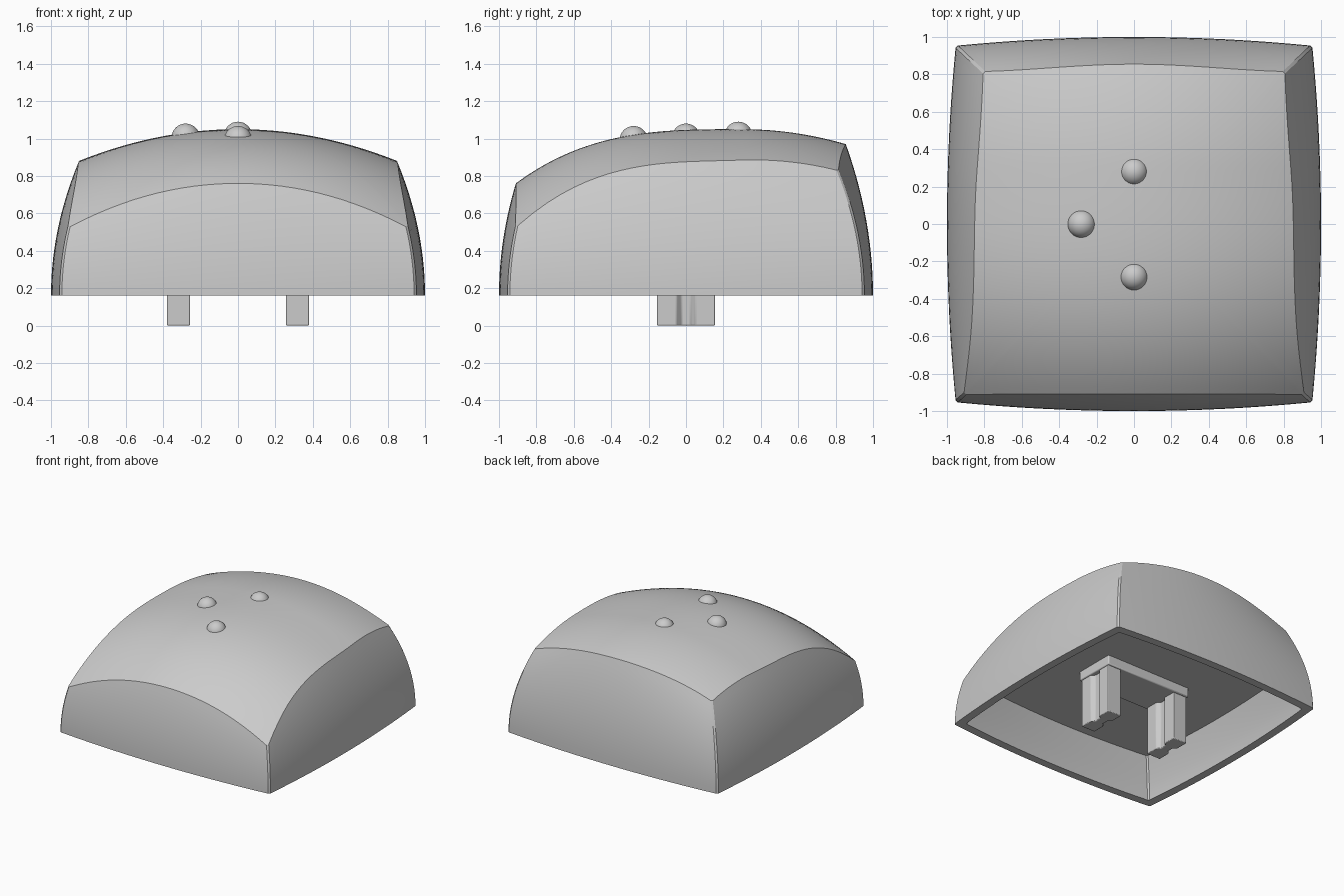
import bpy, bmesh, math

cube = bpy.data.objects.get("Cube")
if cube:
    bpy.data.objects.remove(cube)

# One plain grey plastic
grey = bpy.data.materials.new("grey_plastic")
grey.use_nodes = True
colour = (0.6, 0.6, 0.6, 1)
grey.diffuse_color = colour
grey.node_tree.nodes["Principled BSDF"].inputs["Base Color"].default_value = colour

BASE = 0.16      # height of the rim
CEILING = 0.47   # height of the cavity ceiling
SIDE_STEPS = 28


def finish(bm, name, angle=30):
    bmesh.ops.recalc_face_normals(bm, faces=bm.faces)
    mesh = bpy.data.meshes.new(name)
    bm.to_mesh(mesh)
    bm.free()
    obj = bpy.data.objects.new(name, mesh)
    bpy.context.collection.objects.link(obj)
    mesh.materials.append(grey)
    bpy.ops.object.select_all(action='DESELECT')
    obj.select_set(True)
    bpy.context.view_layer.objects.active = obj
    bpy.ops.object.shade_smooth_by_angle(angle=math.radians(angle))
    return obj


def crown(x, y):
    """Height of the domed top: gentle at the back, rolling down at the front."""
    d = y - 0.3
    drop = 0.29 * (-d / 1.21) ** 3.1 if d < 0 else 0.26 * d * d
    bow = 0.235 + 0.06 * max(0, -y) ** 2
    return 1.05 - drop - bow * x * x


def outer(side, t, z):
    """Point on a bowed outer wall; side 0 right, 1 back, 2 left, 3 front."""
    k = ((z - BASE) / 0.72) ** 2
    mid = 1 - k * (0.15, 0.115, 0.15, 0.13)[side]
    cx = 0.953 - 0.17 * k
    cy = 0.953 - 0.16 * k
    along, out = (cy, cx) if side % 2 == 0 else (cx, cy)
    return turn(side, along * t, out + (mid - out) * (1 - t * t)) + (z,)


def inner(side, t, z):
    """Point on the tapering cavity wall."""
    k = (z - BASE) / (CEILING - BASE)
    c = 0.89 - 0.09 * k ** 1.3
    return turn(side, c * t, c + 0.045 * (1 - t * t)) + (z,)


def turn(side, a, r):
    return ((r, a), (-a, r), (-r, -a), (a, -r))[side]


def top_edge(side, t):
    """Height at which a wall meets the dome."""
    lo, hi = BASE, 1.1
    for _ in range(30):
        z = (lo + hi) / 2
        x, y, _z = outer(side, t, z)
        if crown(x, y) > z:
            lo = z
        else:
            hi = z
    return lo


# Cap: cavity wall, rim, outer wall and domed top lofted as one shell
columns = [(s, 0.988 * (2 * i / SIDE_STEPS - 1))
           for s in range(4) for i in range(SIDE_STEPS + 1)]
edge = [top_edge(*c) for c in columns]
rings = []
for i in range(7):
    z = CEILING + (BASE - CEILING) * i / 6
    rings.append([inner(s, t, z) for s, t in columns])
for i in range(15):
    rings.append([outer(s, t, BASE + (e - BASE) * i / 14)
                  for (s, t), e in zip(columns, edge)])
rim = rings[-1]
for i in range(1, 24):
    f = 1 - i / 24
    rings.append([(x * f, y * f, crown(x * f, y * f)) for x, y, z in rim])

bm = bmesh.new()
loops = [[bm.verts.new(p) for p in ring] for ring in rings]
n = len(columns)
for a, b in zip(loops, loops[1:]):
    for i in range(n):
        j = (i + 1) % n
        bm.faces.new((a[i], a[j], b[j], b[i]))
apex = bm.verts.new((0, 0, crown(0, 0)))
for i in range(n):
    bm.faces.new((loops[-1][i], loops[-1][(i + 1) % n], apex))
bm.faces.new(loops[0])
finish(bm, "cap_shell")

# Three touch bumps on the dome
for name, x, y, z in (("back_bump", 0, 0.28, 1.015),
                      ("right_bump", -0.28, 0, 1.005),
                      ("front_bump", 0, -0.28, 0.992)):
    bm = bmesh.new()
    bmesh.ops.create_uvsphere(bm, u_segments=32, v_segments=16, radius=0.075)
    bmesh.ops.translate(bm, verts=bm.verts, vec=(x, y, z))
    finish(bm, name, 60)


def prism(name, outline, z0, z1, bevel):
    bm = bmesh.new()
    face = bm.faces.new([bm.verts.new((x, y, z0)) for x, y in outline])
    up = bmesh.ops.extrude_face_region(bm, geom=[face])["geom"]
    bmesh.ops.translate(bm, vec=(0, 0, z1 - z0),
                        verts=[v for v in up if isinstance(v, bmesh.types.BMVert)])
    obj = finish(bm, name)
    mod = obj.modifiers.new("soft_edges", 'BEVEL')
    mod.width = bevel
    mod.segments = 2
    return obj


# Mounting plate under the ceiling
prism("mount_plate", [(-0.39, -0.17), (0.39, -0.17), (0.39, 0.17), (-0.39, 0.17)],
      0.395, CEILING + 0.03, 0.008)

# Two legs, each with a shallow groove down both broad faces
half = [(0.062, -0.155), (0.062, -0.05), (0.035, -0.025),
        (0.035, 0.025), (0.062, 0.05), (0.062, 0.155)]
leg = half + [(-x, -y) for x, y in half]
for name, cx in (("left_leg", 0.318), ("right_leg", -0.318)):
    prism(name, [(cx + x, y) for x, y in leg], 0, 0.41, 0.006)
